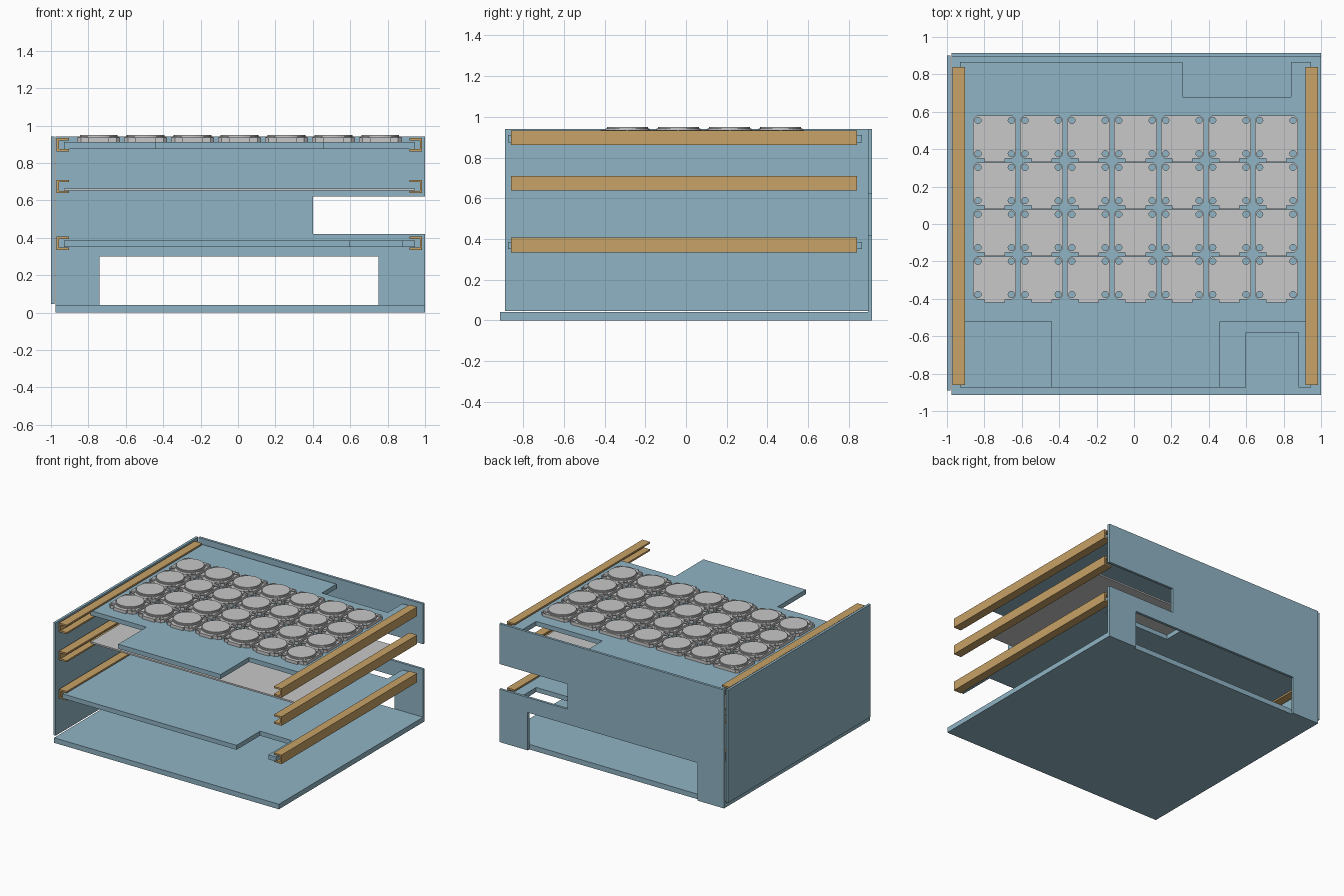
import bpy, math
from mathutils import Matrix

if "Cube" in bpy.data.objects:
    bpy.data.objects.remove(bpy.data.objects["Cube"])


def material(name, rgb):
    m = bpy.data.materials.new(name)
    m.diffuse_color = (*rgb, 1)
    m.use_nodes = True
    m.node_tree.nodes["Principled BSDF"].inputs["Base Color"].default_value = m.diffuse_color
    return m


BLUE = material("soft_blue", (0.275, 0.455, 0.55))
WOOD = material("warm_tan", (0.58, 0.36, 0.135))
GREY = material("light_grey", (0.58, 0.58, 0.58))

FLAT = Matrix.Identity(4)                       # outline in x, y
UPRIGHT = Matrix.Rotation(math.pi / 2, 4, 'X')  # outline in x, z


def sheet_mesh(name, loops, thick, mat):
    """Filled outline (later loops are holes), centred on its thickness."""
    cu = bpy.data.curves.new(name, 'CURVE')
    cu.dimensions = '2D'
    cu.fill_mode = 'BOTH'
    cu.extrude = thick / 2
    for pts in loops:
        sp = cu.splines.new('POLY')
        sp.points.add(len(pts) - 1)
        for p, (a, b) in zip(sp.points, pts):
            p.co = (a, b, 0, 1)
        sp.use_cyclic_u = True
        sp.use_smooth = False
    tmp = bpy.data.objects.new(name, cu)
    bpy.context.collection.objects.link(tmp)
    bpy.context.view_layer.update()
    me = bpy.data.meshes.new_from_object(tmp.evaluated_get(
        bpy.context.evaluated_depsgraph_get()))
    bpy.data.objects.remove(tmp)
    me.name = name
    me.materials.clear()
    me.materials.append(mat)
    for f in me.polygons:
        f.material_index = 0
        f.use_smooth = False
    return me


def place(name, me, loc=(0, 0, 0), rot=FLAT):
    ob = bpy.data.objects.new(name, me)
    ob.matrix_world = Matrix.Translation(loc) @ rot
    bpy.context.collection.objects.link(ob)
    return ob


def rect(x0, x1, y0, y1):
    return [(x0, y0), (x1, y0), (x1, y1), (x0, y1)]


def circle(r, n, cx=0, cy=0):
    return [(cx + r * math.cos(2 * math.pi * i / n),
             cy + r * math.sin(2 * math.pi * i / n)) for i in range(n)]


# Case: base, left side, and back with two openings
base = sheet_mesh("base", [rect(-0.975, 1, -0.915, 0.895)], 0.04, BLUE)
place("base", base, (0, 0, 0.02))
side = sheet_mesh("left_side", [rect(-0.89, 0.9, 0.045, 0.94)], 0.02, BLUE)
place("left_side", side, (-0.99, 0, 0),
      Matrix.Rotation(math.pi / 2, 4, 'Z') @ UPRIGHT)
back = sheet_mesh("back_panel", [[
    (-0.975, 0), (-0.74, 0), (-0.74, 0.3), (0.75, 0.3), (0.75, 0), (1, 0),
    (1, 0.42), (0.4, 0.42), (0.4, 0.62), (1, 0.62), (1, 0.94),
    (-0.975, 0.94)]], 0.02, BLUE)
place("back_panel", back, (0, 0.905, 0), UPRIGHT)

# Shelves share the same notched rear edge
REAR = [(0.945, 0.865), (0.84, 0.865), (0.84, 0.68), (0.26, 0.68),
        (0.26, 0.865), (-0.93, 0.865)]
top = sheet_mesh("top_shelf", [REAR + [
    (-0.93, -0.52), (-0.44, -0.52), (-0.44, -0.875), (0.46, -0.875),
    (0.46, -0.52), (0.945, -0.52)]], 0.036, BLUE)
place("top_shelf", top, (0, 0, 0.893))
low = sheet_mesh("lower_shelf", [REAR + [
    (-0.93, -0.875), (0.6, -0.875), (0.6, -0.58), (0.88, -0.58),
    (0.88, -0.875), (0.945, -0.875)]], 0.036, BLUE)
place("lower_shelf", low, (0, 0, 0.368))
mid = sheet_mesh("middle_sheet", [rect(-0.93, 0.945, -0.52, 0.68)],
                 0.012, GREY)
place("middle_sheet", mid, (0, 0, 0.658))

# Channel rails, open towards the middle
T = 0.013
for label, x, s in (("left", -0.97, 1), ("right", 0.985, -1)):
    prof = [(0, -0.036), (0.067, -0.036), (0.067, -0.036 + T),
            (T, -0.036 + T), (T, 0.036 - T), (0.067, 0.036 - T),
            (0.067, 0.036), (0, 0.036)]
    rail = sheet_mesh(label + "_rail", [[(s * a, b) for a, b in prof]],
                      1.7, WOOD)
    for tier, z in (("lower", 0.37), ("middle", 0.674), ("top", 0.897)):
        place(f"{tier}_{label}_rail", rail, (x, -0.01, z), UPRIGHT)

# Round modules: chamfered plate with tab and corner holes, rim, and cap
h, c = 0.115, 0.02
plate_outline = [(-h + c, -h), (-0.055, -h), (-0.055, -h - 0.018),
                 (0.055, -h - 0.018), (0.055, -h), (h - c, -h), (h, -h + c),
                 (h, h - c), (h - c, h), (-h + c, h), (-h, h - c),
                 (-h, -h + c)]
holes = [circle(0.017, 12, 0.089 * a, 0.089 * b)
         for a in (-1, 1) for b in (-1, 1)]
plate = sheet_mesh("module_plate", [plate_outline] + holes, 0.024, GREY)
rim = sheet_mesh("module_rim", [circle(0.108, 32)], 0.008, GREY)
cap = sheet_mesh("module_cap", [circle(0.101, 32)], 0.01, GREY)
for row in range(4):
    for col in range(7):
        x, y = -0.745 + 0.251 * col, 0.465 - 0.251 * row
        tag = f"_{row + 1}_{col + 1}"
        place("module_plate" + tag, plate, (x, y, 0.923))
        place("module_rim" + tag, rim, (x, y, 0.938))
        place("module_cap" + tag, cap, (x, y, 0.945))
